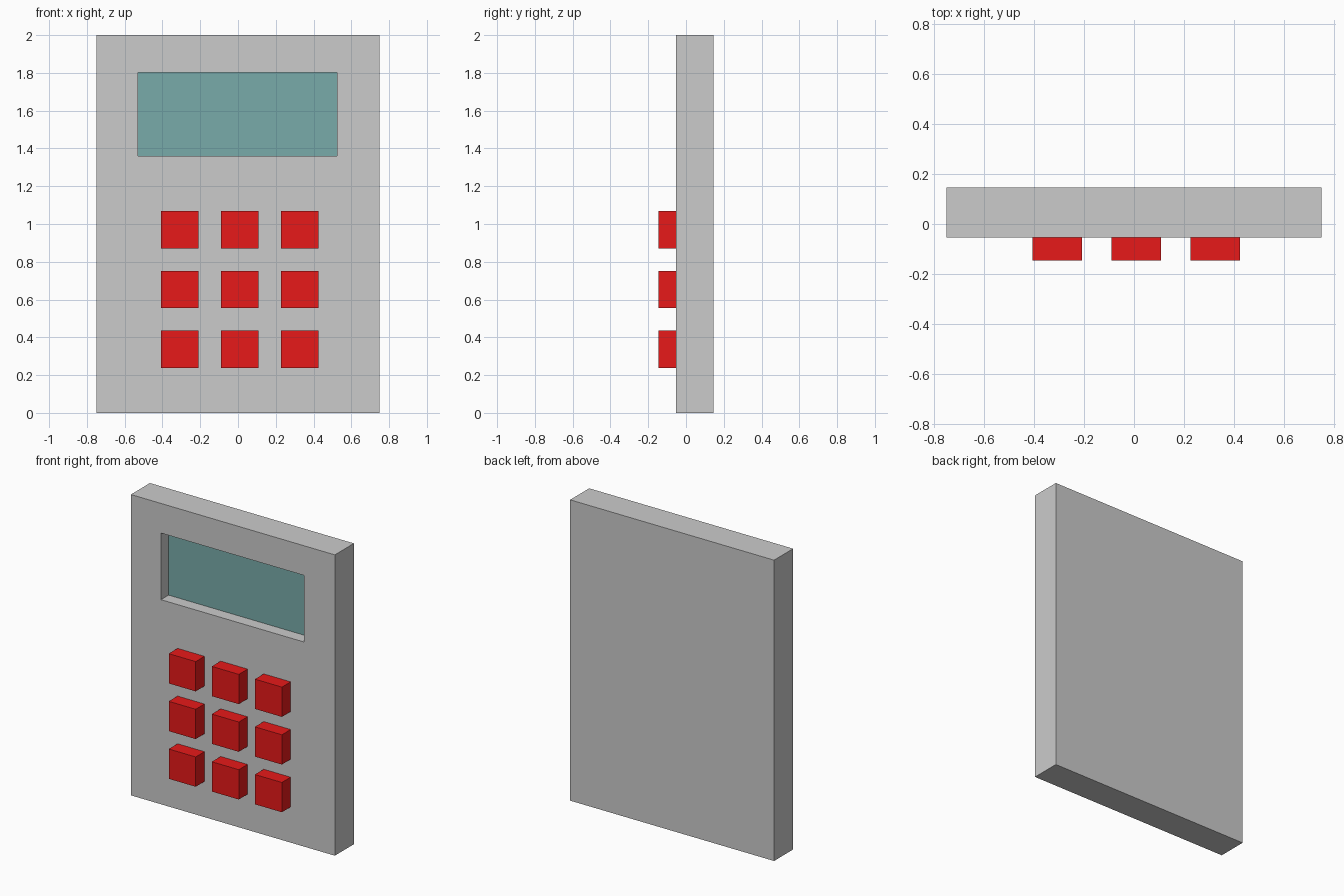
import bpy

if "Cube" in bpy.data.objects:
    bpy.data.objects.remove(bpy.data.objects["Cube"])

FRONT, BACK = -0.054, 0.146          # body faces in y
SX, SZ = (-0.529, 0.525), (1.36, 1.803)  # screen opening


def material(name, color):
    mat = bpy.data.materials.new(name)
    mat.diffuse_color = (*color, 1.0)
    mat.use_nodes = True
    mat.node_tree.nodes["Principled BSDF"].inputs["Base Color"].default_value = mat.diffuse_color
    return mat


def box(name, x, y, z, mat=None):
    """Box from (min, max) ranges on each axis."""
    ranges = (x, y, z)
    bpy.ops.mesh.primitive_cube_add(size=1, location=[(a + b) / 2 for a, b in ranges])
    obj = bpy.context.object
    obj.name = name
    obj.scale = [b - a for a, b in ranges]
    bpy.ops.object.transform_apply(location=False, rotation=False, scale=True)
    if mat:
        obj.data.materials.append(mat)
    return obj


red = material("button_red", (0.8, 0.01, 0.01))
teal = material("screen_teal", (0.19, 0.41, 0.40))

# Body slab with a recessed screen opening
body = box("body", (-0.75, 0.75), (FRONT, BACK), (0, 2))
cutter = box("screen_cutter", SX, (FRONT - 0.1, FRONT + 0.09), SZ)
cut = body.modifiers.new("screen_recess", 'BOOLEAN')
cut.operation = 'DIFFERENCE'
cut.solver = 'EXACT'
cut.object = cutter
bpy.context.view_layer.objects.active = body
bpy.ops.object.modifier_apply(modifier=cut.name)
bpy.data.objects.remove(cutter, do_unlink=True)

# Screen panel at the bottom of the recess
box("screen", SX, (FRONT + 0.08, FRONT + 0.09), SZ, teal)

# Three by three keypad
for row in range(3):
    for col in range(3):
        cx = 0.009 + (col - 1) * 0.317
        cz = 0.653 + (1 - row) * 0.317
        box(f"button_{row + 1}_{col + 1}", (cx - 0.099, cx + 0.099),
            (-0.146, FRONT + 0.02), (cz - 0.099, cz + 0.099), red)
